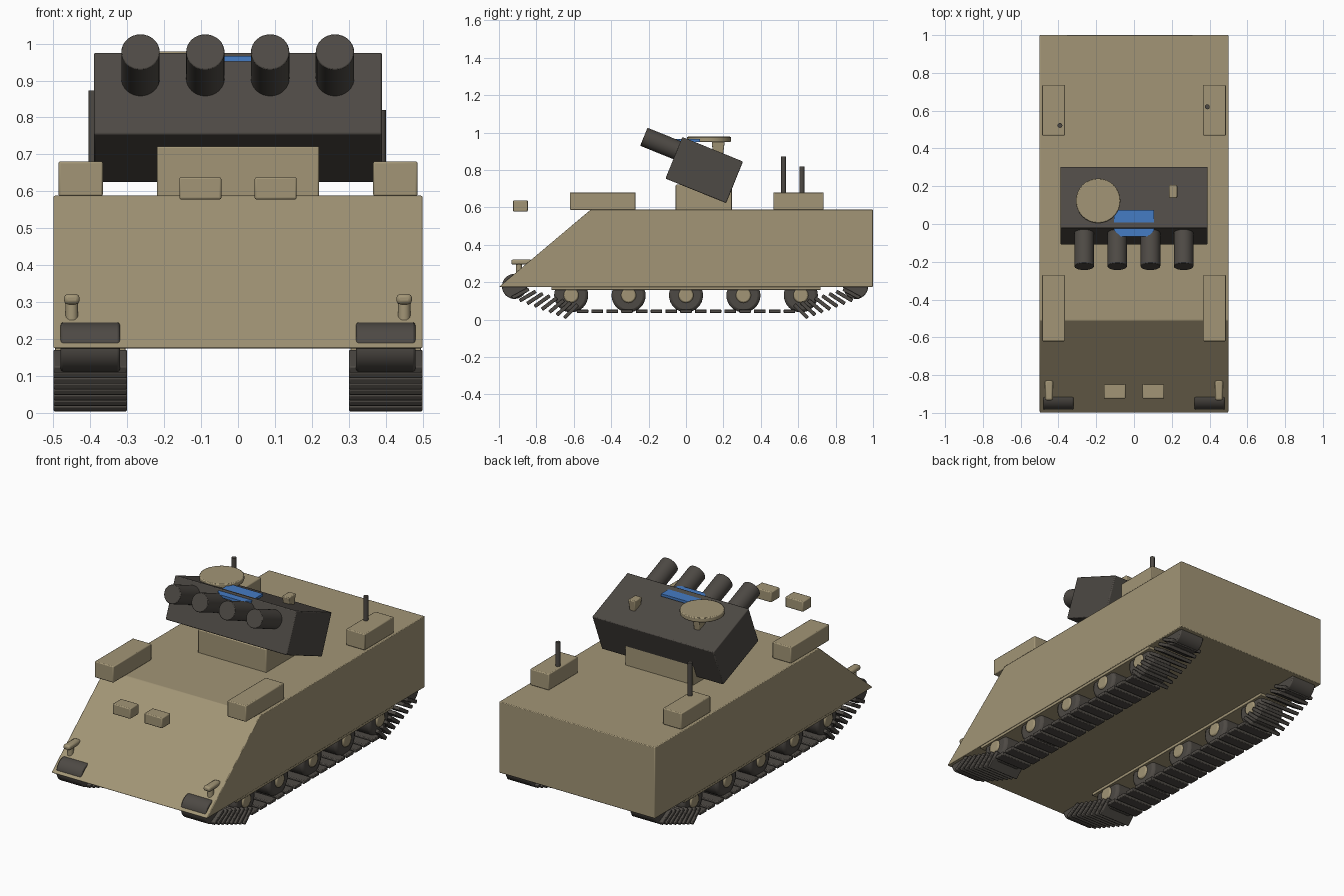
import bpy, bmesh, math
from mathutils import Matrix, Vector

cube = bpy.data.objects.get("Cube")
if cube:
    bpy.data.objects.remove(cube, do_unlink=True)


def material(name, rgb):
    m = bpy.data.materials.new(name)
    m.use_nodes = True
    m.diffuse_color = (*rgb, 1)
    m.node_tree.nodes["Principled BSDF"].inputs["Base Color"].default_value = (*rgb, 1)
    return m


TAN = material("desert_tan", (0.36, 0.30, 0.18))
DARK = material("dark_grey", (0.075, 0.067, 0.058))
BLUE = material("glass_blue", (0.06, 0.2, 0.55))


def finish(name, bm, mat, bevel=0.0):
    bmesh.ops.recalc_face_normals(bm, faces=bm.faces)
    mesh = bpy.data.meshes.new(name)
    bm.to_mesh(mesh)
    bm.free()
    ob = bpy.data.objects.new(name, mesh)
    bpy.context.collection.objects.link(ob)
    mesh.materials.append(mat)
    bpy.ops.object.select_all(action="DESELECT")
    ob.select_set(True)
    bpy.context.view_layer.objects.active = ob
    bpy.ops.object.shade_smooth_by_angle(angle=math.radians(35))
    if bevel:
        mod = ob.modifiers.new("soft_edges", "BEVEL")
        mod.width = bevel
        mod.segments = 2
        mod.limit_method = "ANGLE"
        mod.angle_limit = math.radians(40)
    return ob


def add_box(bm, center, size, tilt=0.0):
    m = (Matrix.Translation(center) @ Matrix.Rotation(tilt, 4, "X")
         @ Matrix.Diagonal((*size, 1)))
    return bmesh.ops.create_cube(bm, size=1, matrix=m)["verts"]


def box(name, center, size, mat=TAN, tilt=0.0, bevel=0.005):
    bm = bmesh.new()
    add_box(bm, center, size, tilt)
    return finish(name, bm, mat, bevel)


def rod(name, start, end, radius, mat, radius2=None, sides=32, bevel=0.0):
    a, b = Vector(start), Vector(end)
    turn = (b - a).to_track_quat("Z", "Y").to_matrix().to_4x4()
    bm = bmesh.new()
    bmesh.ops.create_cone(bm, cap_ends=True, segments=sides, radius1=radius,
                          radius2=radius if radius2 is None else radius2,
                          depth=(b - a).length,
                          matrix=Matrix.Translation((a + b) / 2) @ turn)
    return finish(name, bm, mat, bevel)


def prism(name, points, place, shift, mat, bevel=0.0):
    bm = bmesh.new()
    face = bm.faces.new([bm.verts.new(place(*p)) for p in points])
    ext = bmesh.ops.extrude_face_region(bm, geom=[face])
    moved = [v for v in ext["geom"] if isinstance(v, bmesh.types.BMVert)]
    bmesh.ops.translate(bm, verts=moved, vec=shift)
    return finish(name, bm, mat, bevel)


# Hull with sloped nose
prism("hull", [(-1, 0.175), (-0.51, 0.588), (1, 0.588), (1, 0.175)],
      lambda y, z: (-0.5, y, z), (1, 0, 0), TAN, 0.004)

# Launcher: pedestal, tilted housing, four tubes
box("turret_base", (0, 0.095, 0.65), (0.44, 0.3, 0.144))
TILT = math.radians(-22)
CENTER = Vector((0, 0.0975, 0.8))
box("launcher_housing", CENTER, (0.78, 0.35, 0.24), DARK, TILT)
spin = Matrix.Rotation(TILT, 3, "X")
for i in range(4):
    x = -0.264 + 0.1755 * i
    rod(f"launch_tube_{i + 1}", CENTER + spin @ Vector((x, -0.1, 0.044)),
        CENTER + spin @ Vector((x, -0.366, 0.044)), 0.052, DARK, bevel=0.003)

# Sight glass slicing through the front top edge of the housing
prism("sight_glass", [(-0.105, 0.075), (-0.105, -0.035), (-0.07, -0.065),
                      (0.075, -0.065), (0.107, -0.035), (0.107, 0.075)],
      lambda x, y: (x, y, 0.951), (0, 0, 0.015), BLUE)

# Round hatch and the two periscopes
rod("hatch", (-0.19, 0.123, 0.95), (-0.19, 0.123, 0.978), 0.118, TAN, bevel=0.005)
for side, word in ((-1, "right"), (1, "left")):
    bm = bmesh.new()
    verts = add_box(bm, (side * 0.207, 0.172, 0.91), (0.045, 0.07, 0.08))
    for v in verts:
        if v.co.z < 0.9:
            v.co.x += (side * 0.207 - v.co.x) * 0.3
            v.co.y += (0.172 - v.co.y) * 0.3
    finish("periscope_" + word, bm, TAN, 0.005)

# Floating nose blocks, stowage boxes, lamps, antennas on both sides
for side, word in ((-1, "right"), (1, "left")):
    box("nose_block_" + word, (side * 0.102, -0.885, 0.608), (0.114, 0.078, 0.06))
    box("front_stowage_" + word, (side * 0.426, -0.445, 0.634), (0.12, 0.352, 0.094))
    box("rear_stowage_" + word, (side * 0.426, 0.602, 0.634), (0.12, 0.268, 0.094))
    rod("lamp_post_" + word, (side * 0.45, -0.893, 0.2),
        (side * 0.45, -0.893, 0.3), 0.017, TAN, sides=16)
    box("lamp_cap_" + word, (side * 0.45, -0.88, 0.308), (0.042, 0.108, 0.028), bevel=0.01)
rod("antenna_right", (-0.392, 0.522, 0.6), (-0.392, 0.522, 0.873), 0.013, DARK, sides=12)
rod("antenna_left", (0.388, 0.62, 0.6), (0.388, 0.62, 0.82), 0.013, DARK, sides=12)

# Running gear
for side, word in ((-1, "right"), (1, "left")):
    mid = side * 0.4
    box("track_guard_" + word, (mid, 0, 0.168), (0.19, 1.44, 0.018), bevel=0.002)
    for i in range(5):
        y = (i - 2) * 0.307
        rod(f"road_wheel_{word}_{i + 1}", (mid - 0.08, y, 0.13), (mid + 0.08, y, 0.13),
            0.091, DARK, bevel=0.016)
        rod(f"wheel_hub_{word}_{i + 1}", (mid - 0.09, y, 0.13), (mid + 0.09, y, 0.13),
            0.04, TAN, sides=24, bevel=0.008)
    for y, end in ((-0.917, "front"), (0.907, "rear")):
        rod(f"{end}_sprocket_{word}", (mid - 0.08, y, 0.178), (mid + 0.08, y, 0.178),
            0.067, DARK, bevel=0.006)

    # Track: flat links below, fanned links at both ends
    bm = bmesh.new()
    for i in range(15):
        add_box(bm, (mid, (i - 7) * 0.079, 0.045), (0.2, 0.062, 0.02))
    for end in (-1, 1):
        for i in range(8):
            t = i / 7
            angle = math.radians(45 - 17 * t)
            add_box(bm, (mid, end * (0.615 + 0.27 * t), 0.045 + 0.095 * t),
                    (0.2, 0.1, 0.02), -end * angle)
    finish("track_" + word, bm, DARK, 0.004)
